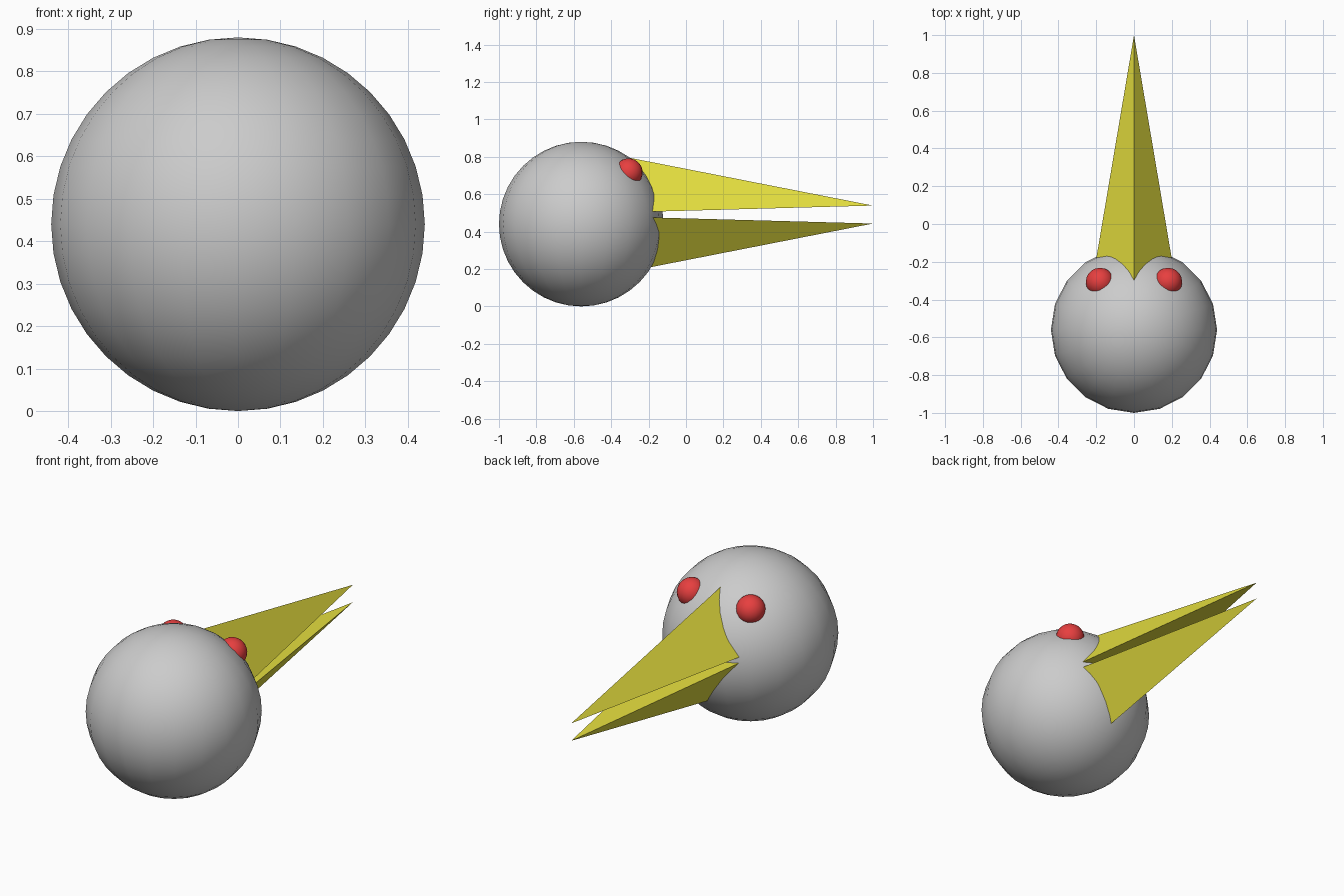
import bpy
import bmesh

if "Cube" in bpy.data.objects:
    bpy.data.objects.remove(bpy.data.objects["Cube"])


def material(name, color):
    mat = bpy.data.materials.new(name)
    mat.diffuse_color = color
    mat.use_nodes = True
    mat.node_tree.nodes["Principled BSDF"].inputs["Base Color"].default_value = mat.diffuse_color
    return mat


def ball(name, centre, radius, segments, rings, mat=None):
    bpy.ops.mesh.primitive_uv_sphere_add(
        segments=segments, ring_count=rings, radius=radius, location=centre)
    ob = bpy.context.object
    ob.name = name
    bpy.ops.object.shade_smooth()
    if mat:
        ob.data.materials.append(mat)
    return ob


def beak_half(name, side, mat):
    """Three-sided spike, its base buried in the head; side is +1 upper, -1 lower."""
    mid, back = 0.491, -0.35
    bm = bmesh.new()
    tip = bm.verts.new((0, 1.0, mid + side * 0.048))
    base = [bm.verts.new((x, back, mid + side * z))
            for x, z in ((0, 0.313), (-0.228, 0.011), (0.228, 0.011))]
    bm.faces.new(base)
    for i in range(3):
        bm.faces.new((base[i], base[(i + 1) % 3], tip))
    bmesh.ops.recalc_face_normals(bm, faces=bm.faces)
    mesh = bpy.data.meshes.new(name)
    bm.to_mesh(mesh)
    bm.free()
    mesh.materials.append(mat)
    ob = bpy.data.objects.new(name, mesh)
    bpy.context.collection.objects.link(ob)
    return ob


yellow = material("beak_yellow", (0.80, 0.75, 0.05, 1))
red = material("eye_red", (0.80, 0.05, 0.05, 1))

# Head
ball("head", (0, -0.56, 0.44), 0.44, 20, 20)

# Beak
beak_half("upper_beak", 1, yellow)
beak_half("lower_beak", -1, yellow)

# Eyes, partly sunk into the head
for label, side in (("left", -1), ("right", 1)):
    ball(label + "_eye", (side * 0.18, -0.307, 0.716), 0.075, 20, 20, red)
